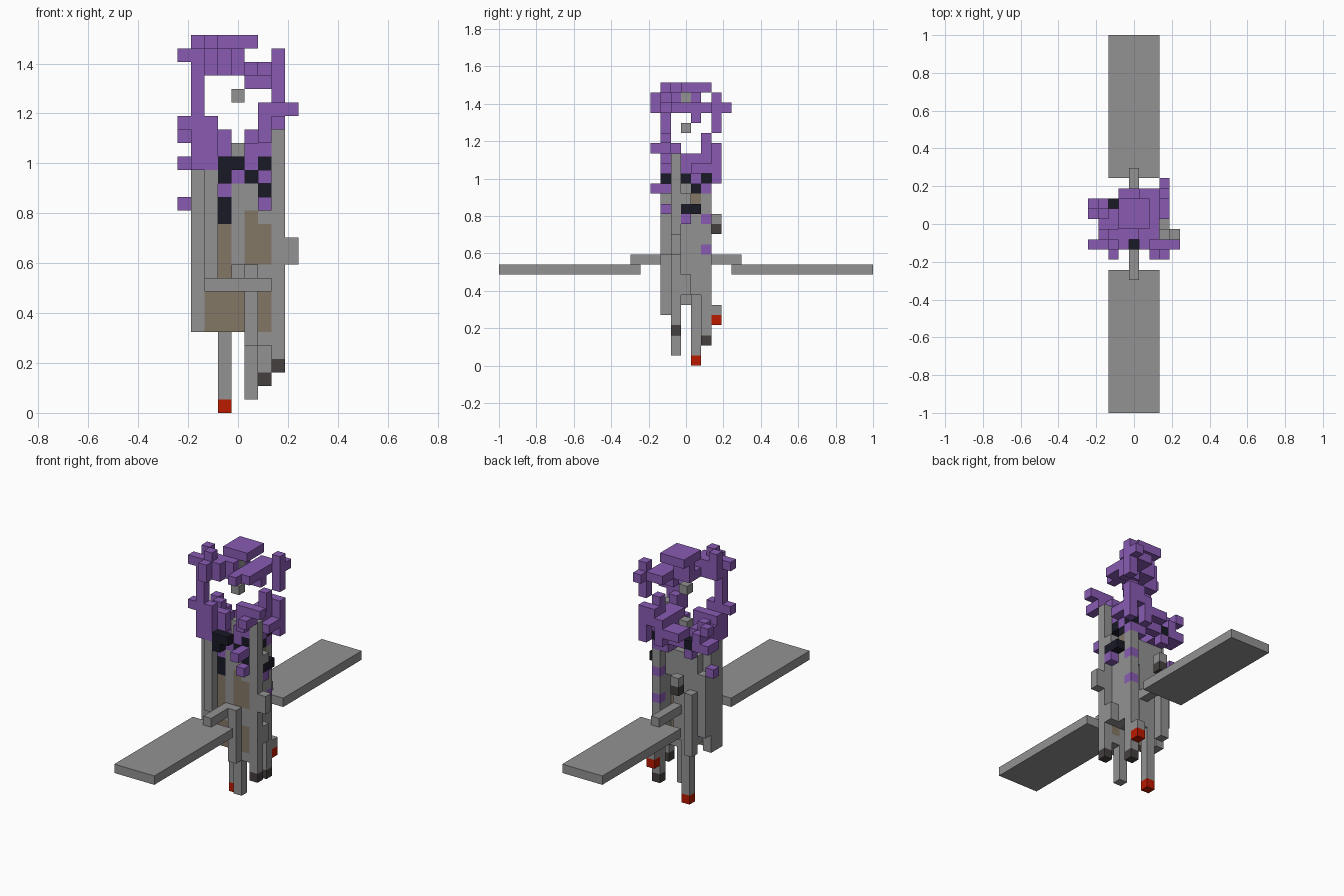
import bpy, bmesh
from mathutils import Vector

old = bpy.data.objects.get("Cube")
if old:
    bpy.data.objects.remove(old, do_unlink=True)

UNIT = 2 / 37      # edge of one cell
cells = {}         # cell -> (part name, material name)

COLOURS = {
    "stone_grey": (0.29, 0.29, 0.29),
    "blossom_purple": (0.25, 0.105, 0.45),
    "ink_black": (0.01, 0.01, 0.02),
    "charcoal": (0.06, 0.05, 0.05),
    "signal_red": (0.5, 0.01, 0.0),
    "wood_tan": (0.23, 0.185, 0.13),
}


def material(name):
    mat = bpy.data.materials.new(name)
    colour = (*COLOURS[name], 1)
    mat.use_nodes = True
    mat.diffuse_color = colour
    shader = next(n for n in mat.node_tree.nodes if n.type == "BSDF_PRINCIPLED")
    shader.inputs["Base Color"].default_value = colour
    return mat


def block(part, colour, xs, ys, zs):
    """Fill a range of cells; a later part replaces an earlier one."""
    spans = [(s, s) if isinstance(s, int) else s for s in (xs, ys, zs)]
    for x in range(spans[0][0], spans[0][1] + 1):
        for y in range(spans[1][0], spans[1][1] + 1):
            for z in range(spans[2][0], spans[2][1] + 1):
                cells[x, y, z] = (part, colour)


def grey(part, xs, ys, zs):
    block(part, "stone_grey", xs, ys, zs)


def purple(part, xs, ys, zs):
    block(part, "blossom_purple", xs, ys, zs)


def black(part, xs, ys, zs):
    block(part, "ink_black", xs, ys, zs)


def tan(part, xs, ys, zs):
    block(part, "wood_tan", xs, ys, zs)


# Side wings and the rod joining them
grey("front_wing", (-2, 2), (-18, -5), 9)
grey("back_wing", (-2, 2), (5, 18), 9)
grey("wing_rod", 0, (-5, 5), 10)

# Body trunk and columns
grey("trunk", (-2, 2), 0, (7, 16))
grey("trunk_back", (-2, 0), 1, (7, 16))
grey("trunk_back", 1, 1, (14, 16))
grey("trunk_left", 2, 1, (7, 16))
grey("trunk_front", (-2, 1), -1, (6, 16))
grey("right_column", -3, (-1, 0), (6, 17))
grey("right_front_column", -2, -2, (10, 17))
grey("right_back_column", -3, 1, (8, 14))
grey("back_column", -2, 2, (6, 12))
grey("left_column", 3, -1, (4, 20))
grey("left_stub", 3, 0, (7, 8))
grey("left_ledge", 4, -1, (11, 12))
grey("left_inner_column", 2, -1, (5, 16))
grey("left_back_column", 2, 2, (3, 17))
grey("front_post", 1, -2, (5, 10))
grey("spine", 0, 0, (16, 19))
grey("back_knob", -1, 3, 14)
grey("left_shelf", 3, 0, 16)
grey("left_back_spur", 2, 3, 5)

# Wood core panels
tan("wood_core", (-2, 0), -1, (6, 8))
tan("wood_core", -1, -1, (10, 13))
tan("wood_core", 1, -1, (11, 14))
tan("wood_core", 2, -1, (11, 13))
tan("wood_core", 2, -1, (6, 8))
tan("wood_core", 2, 1, 16)
tan("wood_core", 1, 0, (7, 13))

# Hanging legs and coloured feet
grey("right_leg", -1, 1, (1, 6))
grey("front_leg", 1, -1, (1, 10))
block("right_foot", "signal_red", -1, 1, 0)
block("back_foot", "signal_red", 2, 3, 4)
block("left_back_foot", "charcoal", 2, 2, 2)
block("left_foot", "charcoal", 3, -1, 3)
block("back_knob_foot", "charcoal", -1, 3, 13)

# Lower blossom ring
purple("right_blossom", (-3, -2), (-2, -1), (18, 20))
purple("right_blossom", -1, -1, (19, 20))
purple("right_blossom", (-3, -2), (0, 1), (18, 19))
purple("right_blossom", -3, 1, 20)
purple("right_blossom", -3, 2, (18, 19))
purple("right_blossom", -2, 2, 17)
purple("right_blossom", (-3, -2), -2, 21)
purple("left_blossom", (1, 2), (-1, 0), (18, 19))
purple("left_blossom", (1, 2), 0, 20)
purple("left_blossom", 2, (-2, -1), (20, 21))
purple("left_blossom", (1, 2), (1, 2), (17, 20))
purple("left_blossom", (2, 4), -2, 22)
purple("left_blossom", 3, (-3, -2), 21)
purple("left_blossom", 3, (1, 2), 19)
purple("left_blossom", 3, 3, (18, 19))
purple("left_blossom", 2, 2, (21, 22))
purple("back_blossom", (-1, 2), 2, (18, 19))
purple("back_blossom", (-1, 0), 3, 19)
purple("back_blossom", 1, 3, (18, 20))
purple("back_blossom", (2, 3), 3, (20, 21))

# Loose petals around the trunk
purple("petal", -4, -2, 21)
purple("petal", -4, 2, 20)
purple("petal", -4, (1, 2), 18)
purple("petal", -4, 1, 15)
purple("petal", 2, -3, 17)
purple("petal", 2, -2, 17)
purple("petal", 2, -2, 15)
purple("petal", -1, -1, 16)
purple("petal", 0, -1, 17)
purple("petal", 3, 0, 14)
for height in (11, 14):
    purple("petal", 2, 2, height)

# Black markings
black("face_mark", -1, -2, (17, 18))
black("face_mark", 0, -2, 18)
black("face_mark", 1, -1, 17)
black("face_mark", 2, -1, 18)
black("face_mark", 2, -1, 16)
black("face_mark", -1, -1, (14, 15))
black("side_mark", 3, (0, 1), 15)
black("side_mark", 2, 1, 17)
black("side_mark", 2, 0, 18)
black("side_mark", 2, 2, 18)
black("back_mark", -2, 2, 18)

# Posts that carry the canopy, and the floating core
purple("right_post", -3, -2, (20, 26))
purple("left_post", 3, 3, (23, 26))
grey("floating_core", 0, 0, 23)

# Canopy
purple("canopy_top", (-1, 1), (0, 2), 27)
purple("canopy_top", -3, -1, 27)
purple("canopy_top", -2, -2, 27)
purple("canopy", (-3, -1), (-2, -1), (25, 26))
purple("canopy", -4, -2, 26)
purple("canopy", -2, -3, (25, 26))
purple("canopy", (-1, 0), 1, 26)
purple("canopy", 0, -1, 26)
purple("canopy", (-1, 0), (0, 1), 25)
purple("canopy", (0, 2), (-1, 0), 25)
purple("canopy", 1, -2, 25)
purple("canopy", (1, 2), (1, 2), 25)
purple("canopy", (1, 3), 3, 25)
purple("canopy", 3, 4, 25)
purple("canopy", (1, 2), 1, 24)
grey("canopy_core", 0, 0, 26)

# Build each part from the outer faces of its cells
SIDES = [Vector(v) for v in ((1, 0, 0), (-1, 0, 0), (0, 1, 0),
                             (0, -1, 0), (0, 0, 1), (0, 0, -1))]
materials = {name: material(name) for name in COLOURS}
parts = {}
for cell, key in cells.items():
    parts.setdefault(key, []).append(cell)

for (part, colour), members in parts.items():
    bm = bmesh.new()
    for cell in members:
        centre = Vector(cell) + Vector((0, 0, 0.5))
        for side in SIDES:
            if tuple(int(c) for c in Vector(cell) + side) in cells:
                continue
            u = Vector((side.y, side.z, side.x))
            v = side.cross(u)
            corners = (-u - v, u - v, u + v, v - u)
            bm.faces.new([bm.verts.new((centre + (side + c) / 2) * UNIT)
                          for c in corners])
    bmesh.ops.remove_doubles(bm, verts=bm.verts, dist=UNIT / 100)
    bmesh.ops.dissolve_limit(bm, angle_limit=0.01, verts=bm.verts, edges=bm.edges)
    mesh = bpy.data.meshes.new(part)
    bm.to_mesh(mesh)
    bm.free()
    mesh.materials.append(materials[colour])
    bpy.context.collection.objects.link(bpy.data.objects.new(part, mesh))
